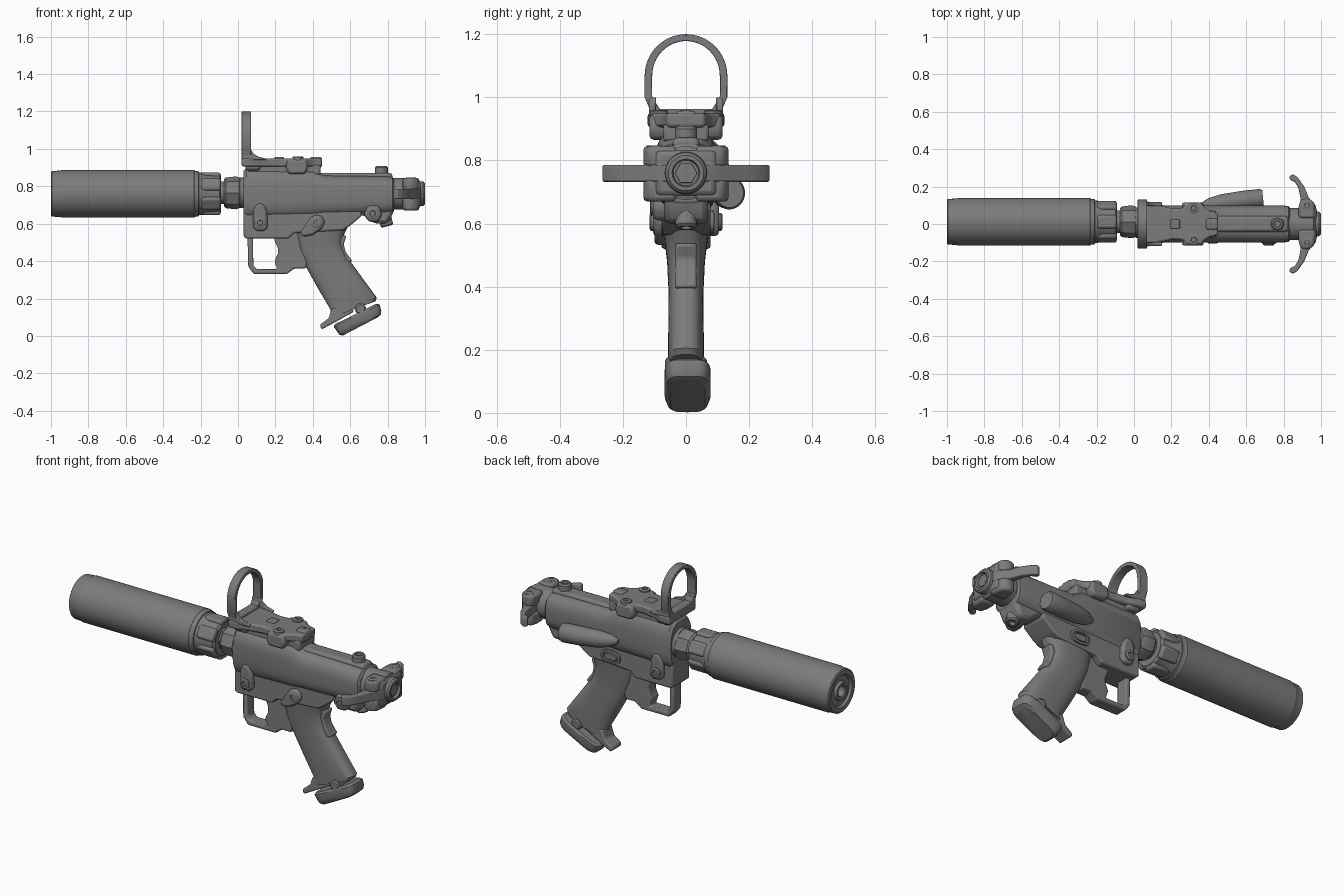
import bpy, bmesh
from math import sin, cos, pi, copysign
from mathutils import Vector, Matrix

dark = bpy.data.materials.new("dark_grey")
dark.diffuse_color = (.2, .2, .2, 1)


def finish(bm, name, bevel=0, seg=2):
    bmesh.ops.recalc_face_normals(bm, faces=bm.faces)
    me = bpy.data.meshes.new(name)
    bm.to_mesh(me)
    bm.free()
    me.materials.append(dark)
    ob = bpy.data.objects.new(name, me)
    bpy.context.collection.objects.link(ob)
    if bevel:
        m = ob.modifiers.new("Bevel", 'BEVEL')
        m.width, m.segments, m.limit_method = bevel, seg, 'ANGLE'
    bpy.ops.object.select_all(action='DESELECT')
    ob.select_set(True)
    bpy.context.view_layer.objects.active = ob
    bpy.ops.object.shade_smooth_by_angle()
    return ob


def skin(name, rings, bevel=0):
    """Bridge equal rings of points and cap both ends."""
    bm = bmesh.new()
    vs = [[bm.verts.new(p) for p in r] for r in rings]
    n = len(vs[0])
    for a, b in zip(vs, vs[1:]):
        for i in range(n):
            bm.faces.new((a[i], a[(i + 1) % n], b[(i + 1) % n], b[i]))
    bm.faces.new(vs[0])
    bm.faces.new(vs[-1])
    return finish(bm, name, bevel)


def prism(name, pts, lo, hi, plane='xz', bevel=0.01):
    """Extrude a flat outline between lo and hi."""
    f = {'xz': lambda a, b, t: (a, t, b), 'xy': lambda a, b, t: (a, b, t),
         'yz': lambda a, b, t: (t, a, b)}[plane]
    return skin(name, [[f(a, b, t) for a, b in pts] for t in (lo, hi)], bevel)


def box(name, x, y, z, bevel=0.01):
    return prism(name, [(x[0], z[0]), (x[1], z[0]), (x[1], z[1]), (x[0], z[1])], y[0], y[1], 'xz', bevel)


def loft(name, sections, n=32, power=3):
    """Sections are centre, half axis u, half axis v of a rounded rectangle."""
    def c(v):
        return copysign(abs(v) ** (2 / power), v)
    return skin(name, [[Vector(o) + Vector(u) * c(cos(2 * pi * i / n)) + Vector(v) * c(sin(2 * pi * i / n))
                        for i in range(n)] for o, u, v in sections])


def sweep(name, pairs, y=0, n=40, power=2.8):
    """Loft through front point, back point and half width."""
    return loft(name, [(((fx + bx) / 2, y, (fz + bz) / 2), ((bx - fx) / 2, 0, (bz - fz) / 2), (0, w, 0))
                       for fx, fz, bx, bz, w in pairs], n, power)


def lathe(name, prof, origin, axis, n=32):
    """Turn (distance, radius) pairs around an axis."""
    q = Vector(axis).to_track_quat('Z', 'Y')
    return skin(name, [[Vector(origin) + q @ Vector((r * cos(2 * pi * i / n), r * sin(2 * pi * i / n), t))
                        for i in range(n)] for t, r in prof])


def bolt(name, p, axis, r=0.032, h=0.03):
    lathe(name, [(-.04, r), (h * .75, r), (h, r * .8), (h, r * .5), (h * .3, r * .45)], p, axis, 18)


# suppressor with bored end
lathe("suppressor", [(-.92, .03), (-.995, .03), (-1.0, .036), (-1.0, .05), (-.985, .055), (-.985, .085),
                     (-.998, .092), (-1.0, .116), (-.995, .122), (-.95, .124), (-.945, .127), (-.235, .127),
                     (-.23, .123), (-.21, .12), (-.205, .09)], (0, .012, .76), (1, 0, 0), 64)
# lobed collar
lathe("suppressor_collar", [(-.215, .115), (-.19, .112), (-.17, .104), (-.1, .102), (-.09, .09), (-.09, .04)],
      (0, .012, .76), (1, 0, 0), 48)
for i in range(6):
    lobe = box("collar_lobe", (-.2, -.092), (-.036, .036), (.07, .114), .012)
    lobe.matrix_world = Matrix.Translation((0, .012, .76)) @ Matrix.Rotation(i * pi / 3, 4, 'X')
# barrel and nut
lathe("barrel", [(-.12, .06), (.06, .06)], (0, .012, .765), (1, 0, 0))
lathe("barrel_nut", [(-.075, .072), (-.065, .082), (-.01, .088), (.012, .08)], (0, .012, .765), (1, 0, 0), 8)
lathe("barrel_flange", [(.005, .07), (.012, .082), (.04, .082)], (0, .006, .765), (1, 0, 0))

# receiver
loft("upper_receiver", [((x, 0, (a + b) / 2), (0, w, 0), (0, 0, (b - a) / 2)) for x, w, a, b in
     [(.03, .092, .63, .885), (.045, .1, .62, .9), (.4, .1, .63, .895), (.455, .1, .64, .86),
      (.79, .1, .65, .855), (.825, .096, .655, .85), (.835, .085, .67, .835)]], 48)
prism("lower_receiver", [(.03, .53), (.045, .52), (.27, .52), (.3, .55), (.56, .565), (.6, .59), (.66, .64),
                         (.66, .72), (.03, .72)], -.078, .078, bevel=.022)
prism("rear_lower_block", [(.62, .66), (.68, .64), (.73, .6), (.8, .6), (.83, .66), (.83, .74), (.62, .74)],
      -.07, .07, bevel=.02)
box("top_ridge", (.4, .825), (-.042, .042), (.82, .872), .014)
bolt("top_bolt", (.767, 0, .875), (0, 0, 1), .035, .033)
bolt("bottom_bolt", (.79, 0, .615), (.25, 0, -1), .035, .03)

# side lugs with bolts
for s in (-1, 1):
    prism("front_lug", [(.08, .58), (.1, .56), (.14, .56), (.16, .58), (.155, .67), (.135, .71), (.1, .71),
                        (.082, .67)], s * .06, s * .105, bevel=.014)
    bolt("front_lug_bolt", (.118, s * .1, .605), (0, s, 0), .029, .015)
prism("grip_lug", [(.33, .545), (.39, .635), (.42, .65), (.45, .64), (.465, .61), (.45, .575), (.4, .54),
                   (.35, .53)], -.1, -.05, bevel=.014)
bolt("grip_lug_bolt", (.42, -.09, .605), (0, -1, 0), .028, .014)
prism("rear_lug", [(.67, .65), (.7, .7), (.75, .7), (.77, .65), (.75, .61), (.7, .61)], -.105, -.05, bevel=.014)
bolt("rear_lug_bolt", (.72, -.1, .655), (0, -1, 0), .03, .014)

# oval release button on the far side
loft("button_rim", [((.42, y, .605), (a, 0, 0), (0, 0, b)) for y, a, b in
     [(.05, .062, .038), (.088, .06, .036), (.09, .048, .025), (.08, .046, .024), (.08, .04, .02),
      (.086, .036, .017)]], power=2.8)
# swelling case deflector
loft("case_deflector", [(p, (-.1 * r, r, 0), (0, 0, r * 1.05)) for p, r in
     [((.36, .1, .715), .012), ((.4, .105, .712), .033), ((.47, .115, .706), .044), ((.58, .128, .7), .049),
      ((.675, .137, .697), .05), ((.69, .138, .697), .044)]], power=2)

# trigger guard and trigger
prism("trigger_guard", [(.05, .56), (.055, .37), (.085, .33), (.26, .33), (.3, .36), (.36, .36), (.4, .45), (.38, .56),
                        (.19, .56), (.195, .51), (.213, .47), (.213, .44), (.195, .4), (.21, .357),
                        (.1, .357), (.082, .375), (.08, .56)], -.036, .036, bevel=.008)

# grip
sweep("grip", [(.29, .64, .61, .63, .078), (.31, .54, .57, .55, .068), (.325, .46, .555, .5, .06),
               (.36, .375, .585, .42, .056), (.43, .25, .665, .31, .056), (.495, .14, .742, .205, .057),
               (.49, .095, .735, .185, .055)])
prism("backstrap_insert", [(.54, .54), (.58, .535), (.565, .49), (.575, .45), (.612, .4), (.56, .38), (.52, .48)],
      -.034, .034, bevel=.008)
prism("grip_toe", [(.44, .045), (.45, .036), (.54, .085), (.62, .13), (.6, .16), (.5, .145), (.485, .095),
                   (.44, .062)], -.045, .045, bevel=.01)
sweep("magazine_base", [(.52, .064, .738, .172, .066), (.512, .05, .757, .168, .073), (.53, .022, .766, .135, .073),
                        (.543, .006, .764, .116, .066), (.56, .002, .748, .1, .055)], .005, 48, 4.5)
lathe("base_pin", [(-.066, .022), (-.06, .03), (.06, .03), (.066, .022)], (.655, 0, .145), (0, 1, 0))

# rear cap, clamp and curved wings
lathe("rear_tube", [(.8, .085), (.89, .085), (.96, .085), (.965, .068), (.99, .065), (1.0, .056), (1.0, .044),
                    (.985, .04)], (0, 0, .76), (1, 0, 0))
lathe("rear_socket_plug", [(.96, .038), (.992, .035)], (0, 0, .76), (1, 0, 0), 6)
box("rear_clamp_core", (.89, .975), (-.1, .1), (.685, .835), .02)
for s in (-1, 1):
    for z in ((.67, .742), (.778, .845)):
        prism("clamp_ear", [(.88, s * .09), (.89, s * .13), (.93, s * .138), (.965, s * .115), (.97, s * .03),
                            (.88, s * .03)], z[0], z[1], 'xy', .014)
    bolt("clamp_bolt", (.925, s * .1, .84), (0, 0, 1), .026, .008)
    prism("wing", [(.83, s * .255), (.85, s * .266), (.875, s * .25), (.91, s * .2), (.935, s * .14), (.97, s * .1),
                   (.985, s * .04), (.89, s * .04), (.89, s * .14), (.88, s * .19), (.86, s * .225),
                   (.835, s * .235)], .732, .786, 'xy', .006)

# sight mount
half = [(.02, .122), (.075, .12), (.12, .102), (.21, .082), (.26, .085), (.28, .11), (.36, .11), (.38, .085),
        (.41, .068), (.45, .06)]
prism("sight_plate", half + [(x, -y) for x, y in reversed(half)], .905, .95, 'xy', .01)
box("sight_rail", (.05, .44), (-.072, .072), (.86, .915))
box("sight_front_block", (.04, .12), (-.1, .1), (.885, .94), .015)
for s in (-1, 1):
    prism("mount_clamp", [(.255, .9), (.27, .865), (.36, .865), (.375, .9), (.365, .945), (.265, .945)],
          s * .05, s * .116, bevel=.014)
    bolt("mount_bolt", (.32, s * .085, .945), (0, 0, 1), .029, .015)
    prism("sight_gusset", [(.02, .94), (.02, 1.0), (.068, 1.0), (.08, .978), (.105, .96), (.15, .948), (.15, .94)],
          s * .095, s * .117, bevel=.004)
box("adjuster_front", (.195, .245), (-.025, .025), (.94, .957), .005)
box("adjuster_rear", (.385, .448), (-.03, .03), (.9, .957), .008)
bolt("adjuster_screw", (.42, 0, .95), (0, 0, 1), .02, .008)

# sight hoop
arc = [pi * i / 32 for i in range(33)]
outer = [(.112, .94), (.114, .96), (.131, 1.0)] + [(.131 * cos(a), 1.068 + .132 * sin(a)) for a in arc] + \
        [(-.131, 1.0), (-.114, .96), (-.112, .94)]
inner = [(.08, .94), (.084, .965), (.107, 1.0)] + [(.107 * cos(a), 1.068 + .11 * sin(a)) for a in arc] + \
        [(-.107, 1.0), (-.084, .965), (-.08, .94)]
prism("sight_hoop", outer + inner[::-1], .02, .07, 'yz', .003)
box("hoop_sill", (.02, .07), (-.1, .1), (.93, .963), .004)
